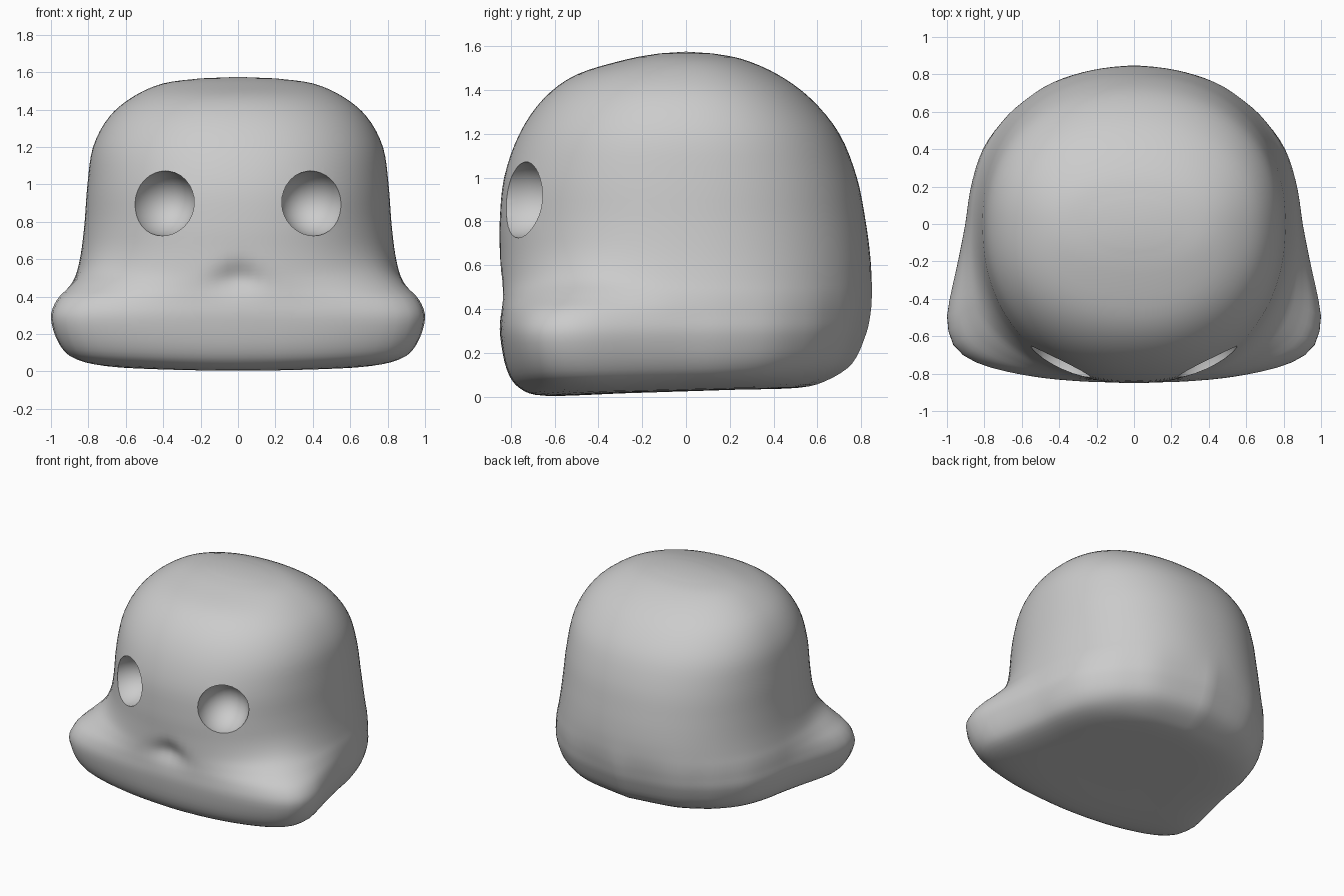
import bpy, bmesh, math

if "Cube" in bpy.data.objects:
    bpy.data.objects.remove(bpy.data.objects["Cube"])

SEG = 96


def spline(rows, steps):
    """Catmull-Rom through rows of numbers."""
    out = []
    for i in range(len(rows) - 1):
        a, b, c, d = (rows[max(0, min(len(rows) - 1, i + k))] for k in (-1, 0, 1, 2))
        for s in range(steps):
            t = s / steps
            out.append([0.5 * (2 * q + (r - p) * t + (2 * p - 5 * q + 4 * r - u) * t * t
                               + (3 * q - p - 3 * r + u) * t ** 3)
                        for p, q, r, u in zip(a, b, c, d)])
    out.append(list(rows[-1]))
    return out


def lookup(table, v):
    for (a, ra), (b, rb) in zip(table, table[1:]):
        if v <= b:
            return ra + (rb - ra) * (v - a) / (b - a)
    return table[-1][1]


def oval(phi, x, yf, yb, n=2.2):
    """Radius of the rounded section; phi = 0 is the front."""
    y = yf if math.cos(phi) > 0 else yb
    return (abs(math.sin(phi) / x) ** n + abs(math.cos(phi) / y) ** n) ** (-1 / n)


# Head levels: z, half width, front depth, back depth, cheek amount
levels = spline([
    (0.025, 0.25, 0.30, 0.25, 1), (0.025, 0.55, 0.64, 0.52, 1), (0.06, 0.74, 0.76, 0.65, 1),
    (0.14, 0.82, 0.82, 0.76, 1), (0.28, 0.86, 0.85, 0.82, 1), (0.38, 0.86, 0.85, 0.842, 0.86),
    (0.46, 0.86, 0.85, 0.848, 0.5), (0.54, 0.85, 0.85, 0.847, 0.2), (0.65, 0.835, 0.85, 0.84, 0.05),
    (0.8, 0.82, 0.85, 0.82, 0), (1.0, 0.805, 0.83, 0.78, 0), (1.2, 0.775, 0.76, 0.70, 0),
    (1.36, 0.69, 0.65, 0.57, 0), (1.47, 0.56, 0.50, 0.42, 0), (1.54, 0.40, 0.27, 0.26, 0),
    (1.567, 0.2, 0.12, 0.12, 0)], 4)

# Wide cheek section, outline from front to back (x, y)
outline = [(0, -.848), (.35, -.835), (.6, -.805), (.82, -.75), (.94, -.68), (.985, -.6), (1, -.5),
           (.985, -.4), (.94, -.2), (.9, 0), (.87, .2), (.81, .4), (.7, .56), (.6, .65), (.4, .77), (0, .848)]
cheek = [(math.atan2(x, -y), math.hypot(x, y)) for x, y in spline(outline, 4)]


def head_point(level, phi):
    z, hx, yf, yb, w = level
    ratio = lookup(cheek, abs(phi)) / oval(phi, 0.86, 0.85, 0.848)
    r = oval(phi, hx, yf, yb) * (1 + w * (ratio - 1))
    x, y = r * math.sin(phi), -r * math.cos(phi)
    low = max(0, 1 - z / 0.3)
    z += low * (0.035 * y + 0.03 * x * x)
    # small dent for the nose
    if y < 0:
        width = 0.05 + 0.1 * max(0, min(1, (0.62 - z) / 0.2))
        y += 0.045 * math.exp(-(x / width) ** 2 - ((z - 0.5) / 0.08) ** 2)
    return x, y, z


bm = bmesh.new()
angles = [-math.pi + 2 * math.pi * i / SEG for i in range(SEG)]
rings = [[bm.verts.new(head_point(lv, a)) for a in angles] for lv in levels]
for lo, hi in zip(rings, rings[1:]):
    for i in range(SEG):
        j = (i + 1) % SEG
        bm.faces.new((lo[i], lo[j], hi[j], hi[i]))
for ring, z in ((rings[0], 0.025), (rings[-1], 1.575)):
    tip = bm.verts.new((0, 0, z))
    for i in range(SEG):
        bm.faces.new((ring[i], ring[(i + 1) % SEG], tip))
bmesh.ops.recalc_face_normals(bm, faces=bm.faces)
mesh = bpy.data.meshes.new("head")
bm.to_mesh(mesh)
bm.free()
head = bpy.data.objects.new("head", mesh)
bpy.context.collection.objects.link(head)

# Eye sockets
for side in (-1, 1):
    bpy.ops.mesh.primitive_uv_sphere_add(segments=24, ring_count=16, radius=1,
                                         location=(side * 0.405, -0.765, 0.9))
    cutter = bpy.context.object
    cutter.name = "eye_socket_cutter"
    cutter.scale = (0.18, 0.22, 0.175)
    cutter.rotation_euler = (0, 0, side * math.radians(20))
    cutter.hide_render = True
    mod = head.modifiers.new("eye_socket", 'BOOLEAN')
    mod.object = cutter
    mod.operation = 'DIFFERENCE'
    mod.solver = 'EXACT'
    bpy.context.view_layer.objects.active = head
    bpy.ops.object.modifier_apply(modifier=mod.name)
    bpy.data.objects.remove(cutter)

bpy.ops.object.select_all(action='DESELECT')
head.select_set(True)
bpy.context.view_layer.objects.active = head
bpy.ops.object.shade_smooth_by_angle(angle=math.radians(45))
